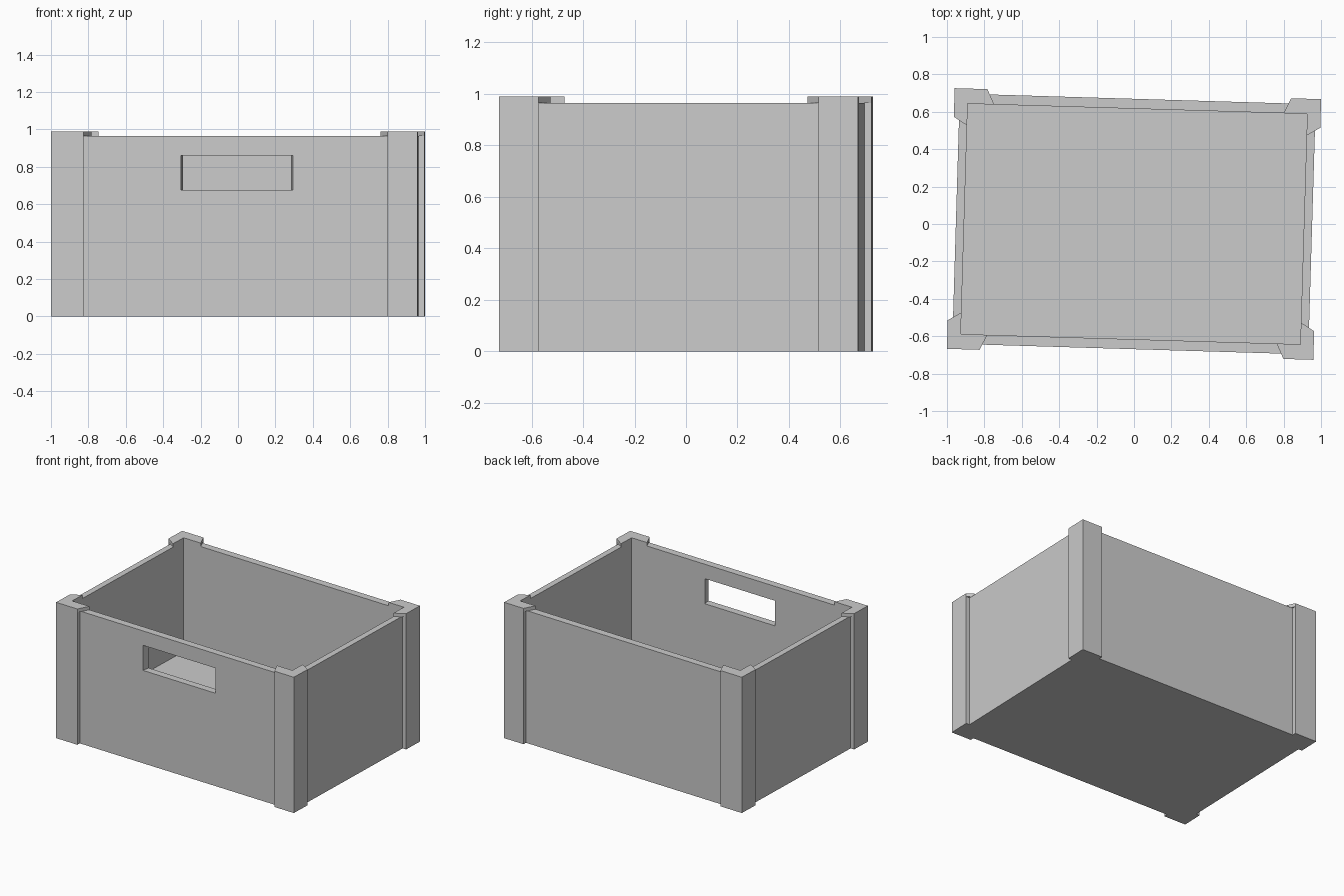
import bpy, bmesh, math

if "Cube" in bpy.data.objects:
    bpy.data.objects.remove(bpy.data.objects["Cube"])

TILT = math.radians(-1.72)         # whole crate is turned slightly about z
OX, OY = 0.98, 0.697               # outer half size at the corner posts
WX, WY = 0.952, 0.669              # outer half size of the walls
IX, IY = 0.908, 0.616              # inner half size
POST_TOP, WALL_TOP, FLOOR_TOP = 0.99, 0.965, 0.16
ARM = {-1: 0.805, 1: 0.82}         # where the post arms end along x
ARM_Y = 0.544                      # where the post arms end along y


def prism(name, pts, z0, z1, open_sides=()):
    """Extrude a plan outline from z0 to z1, leaving the listed sides open."""
    bm = bmesh.new()
    low = [bm.verts.new((x, y, z0)) for x, y in pts]
    high = [bm.verts.new((x, y, z1)) for x, y in pts]
    n = len(pts)
    bm.faces.new(low[::-1])
    bm.faces.new(high)
    sides = [bm.faces.new((low[i], low[(i + 1) % n], high[(i + 1) % n], high[i]))
             for i in range(n)]
    bmesh.ops.recalc_face_normals(bm, faces=bm.faces[:])
    bmesh.ops.delete(bm, geom=[sides[i] for i in open_sides], context='FACES')
    me = bpy.data.meshes.new(name)
    bm.to_mesh(me)
    bm.free()
    ob = bpy.data.objects.new(name, me)
    bpy.context.collection.objects.link(ob)
    ob.rotation_euler.z = TILT
    return ob


def rect(x, y):
    return [(-x, -y), (x, -y), (x, y), (-x, y)]


def cut(target, cutter):
    """Subtract the cutter from the target and remove it."""
    cutter.hide_render = True
    mod = target.modifiers.new("cut", 'BOOLEAN')
    mod.operation = 'DIFFERENCE'
    mod.solver = 'EXACT'
    mod.object = cutter
    bpy.context.view_layer.objects.active = target
    bpy.ops.object.modifier_apply(modifier=mod.name)
    bpy.data.objects.remove(cutter)


# Box body: four walls and a thick floor
body = prism("box_body", rect(WX, WY), 0, WALL_TOP)
cut(body, prism("cavity_cutter", rect(IX, IY), FLOOR_TOP, 1.2))

# Hand slot in the front wall, narrowing slightly towards the inside
cut(body, prism("slot_cutter", [(-0.295, -0.72), (0.325, -0.72),
                                (0.293, -0.57), (-0.267, -0.57)], 0.677, 0.86))

# Corner posts: straight L outside the walls, cap with slanted ends over the rim
for sx, side in ((-1, "left"), (1, "right")):
    for sy, end in ((-1, "front"), (1, "back")):
        a, b = ARM[sx], ARM_Y
        post = [(OX, OY), (a, OY), (a, WY), (WX, WY), (WX, b), (OX, b)]
        cap = [(OX, OY), (a, OY), (a - 0.039, IY), (IX, IY), (IX, b - 0.044), (OX, b)]
        prism(f"{end}_{side}_post", [(sx * x, sy * y) for x, y in post],
              0, WALL_TOP, open_sides=(2, 3))
        prism(f"{end}_{side}_post_cap", [(sx * x, sy * y) for x, y in cap],
              WALL_TOP, POST_TOP)
